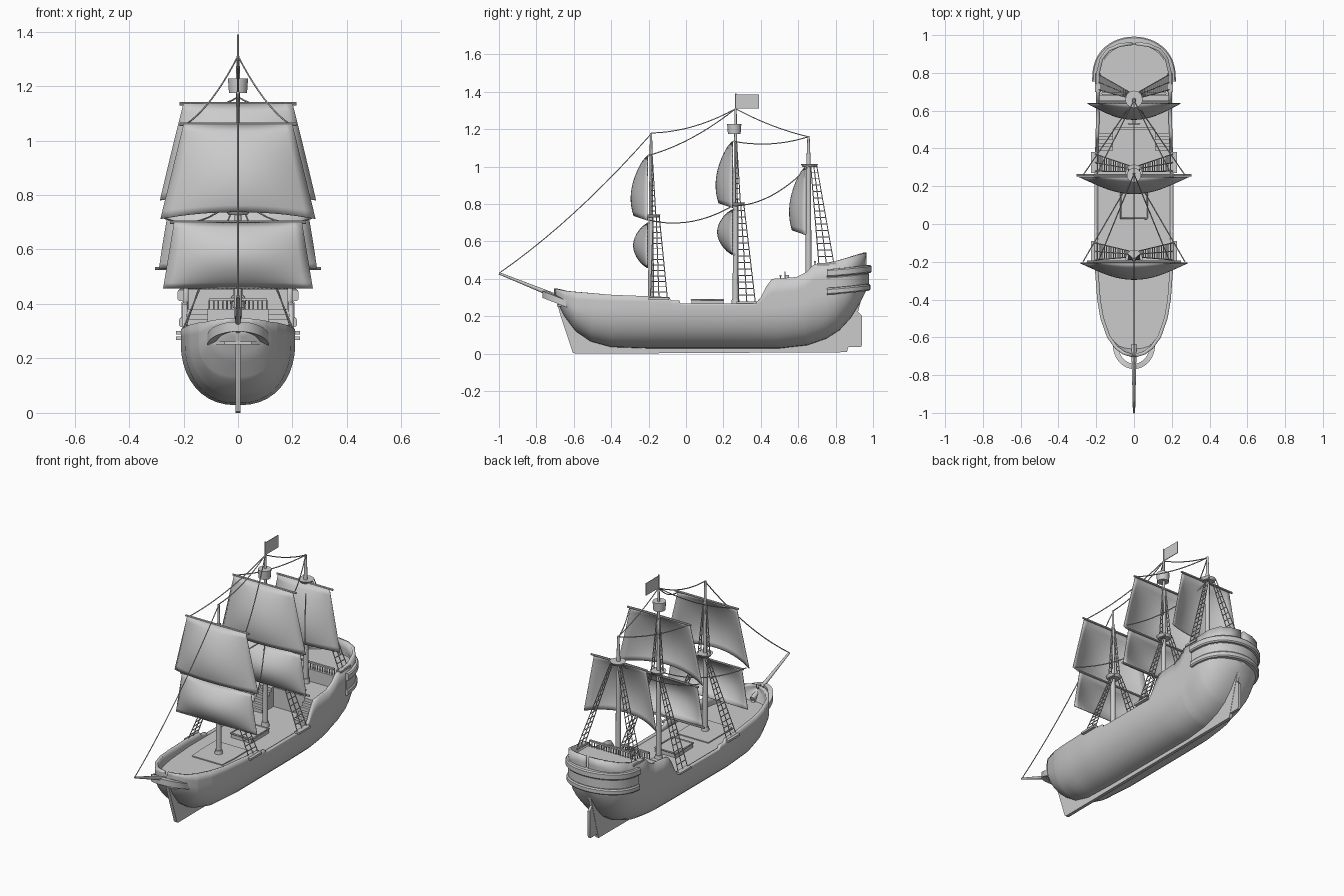
import bpy, bmesh, math
from mathutils import Vector

if "Cube" in bpy.data.objects:
    bpy.data.objects.remove(bpy.data.objects["Cube"])

grey = bpy.data.materials.new("light grey")
grey.use_nodes = True
grey.diffuse_color = (0.6, 0.6, 0.6, 1)
grey.node_tree.nodes["Principled BSDF"].inputs["Base Color"].default_value = (0.6, 0.6, 0.6, 1)


def link(name, data):
    obj = bpy.data.objects.new(name, data)
    bpy.context.collection.objects.link(obj)
    data.materials.append(grey)
    return obj


def mesh(name, verts, faces):
    me = bpy.data.meshes.new(name)
    me.from_pydata(verts, [], faces)
    bm = bmesh.new()
    bm.from_mesh(me)
    bmesh.ops.recalc_face_normals(bm, faces=bm.faces)
    bm.to_mesh(me)
    bm.free()
    return link(name, me)


def grid(name, rows):
    n = len(rows[0])
    faces = [(i * n + j, i * n + j + 1, (i + 1) * n + j + 1, (i + 1) * n + j)
             for i in range(len(rows) - 1) for j in range(n - 1)]
    return mesh(name, [p for r in rows for p in r], faces)


def prism(name, outline, axis, lo, hi):
    """Extrude a closed 2D outline along x or z."""
    place = {"x": lambda p, d: (d, p[0], p[1]), "z": lambda p, d: (p[0], p[1], d)}[axis]
    n = len(outline)
    verts = [place(p, d) for d in (lo, hi) for p in outline]
    sides = [(i, (i + 1) % n, n + (i + 1) % n, n + i) for i in range(n)]
    return mesh(name, verts, sides + [tuple(range(n)), tuple(range(n, 2 * n))])


def box(name, x0, x1, y0, y1, z0, z1):
    return prism(name, [(x0, y0), (x1, y0), (x1, y1), (x0, y1)], "z", z0, z1)


def cone(name, a, b, r0, r1, sides=12):
    a, b = Vector(a), Vector(b)
    bm = bmesh.new()
    bmesh.ops.create_cone(bm, cap_ends=True, segments=sides, radius1=r0, radius2=r1, depth=(b - a).length)
    me = bpy.data.meshes.new(name)
    bm.to_mesh(me)
    bm.free()
    obj = link(name, me)
    obj.location = (a + b) / 2
    obj.rotation_euler = (b - a).to_track_quat("Z", "Y").to_euler()
    return obj


def lines(name, paths, r):
    cu = bpy.data.curves.new(name, "CURVE")
    cu.dimensions = "3D"
    cu.bevel_depth, cu.bevel_resolution, cu.use_fill_caps = r, 1, True
    for path in paths:
        s = cu.splines.new("POLY")
        s.points.add(len(path) - 1)
        for p, co in zip(s.points, path):
            p.co = (*co, 1)
    return link(name, cu)


def sag(a, b, drop):
    a, b = Vector(a), Vector(b)
    return [a.lerp(b, t / 10) - Vector((0, 0, drop * 4 * t / 10 * (1 - t / 10))) for t in range(11)]


def table(points, y):
    for (y0, v0), (y1, v1) in zip(points, points[1:]):
        if y <= y1:
            return v0 + (v1 - v0) * max(0, (y - y0) / (y1 - y0))
    return points[-1][1]


# Hull lines along the length: half width, underside and rail height
WIDTH = [(-.705, .012), (-.69, .06), (-.66, .1), (-.6, .143), (-.5, .178), (-.4, .195), (-.2, .21),
         (.3, .208), (.6, .2), (.8, .2), (.88, .18), (.93, .14), (.955, .08), (.965, .01)]
BOTTOM = [(-.705, .32), (-.69, .28), (-.65, .2), (-.59, .12), (-.51, .065), (-.4, .035), (-.2, .028),
          (.5, .028), (.65, .045), (.75, .08), (.82, .125), (.88, .19), (.93, .27), (.965, .34)]
RAIL = [(-.705, .348), (-.64, .335), (-.4, .315), (-.09, .303), (-.08, .285), (-.035, .285), (-.03, .268),
        (.37, .268), (.4, .3), (.43, .36), (.46, .4), (.59, .41), (.64, .435), (.68, .475), (.8, .495), (.965, .54)]
stations = sorted({round(p[0], 3) for t in (WIDTH, BOTTOM, RAIL) for p in t} | {i / 20 for i in range(-13, 19)})


def section(y):
    w, zb, zt = (table(t, y) for t in (WIDTH, BOTTOM, RAIL))
    zm = min(max(.25, zb + .6 * (zt - zb)), zt - .01)
    side = [(w * math.sin(a) ** .85, y, zb + (zm - zb) * (1 - math.cos(a)))
            for a in (i * math.pi / 20 for i in range(11))]
    side += [(w, y, zm + (zt - zm) * k) for k in (.5, 1)]
    return [(-x, y, z) for x, y, z in reversed(side[1:])] + side


hull = grid("hull", [section(y) for y in stations])
shell = hull.modifiers.new("planking", "SOLIDIFY")
shell.thickness, shell.offset = .018, -1


def deck(name, y0, y1, z, depth, inset=.01):
    ys = [y0] + [y for y in stations if y0 < y < y1] + [y1]
    right = [(max(table(WIDTH, y) - inset, .005), y) for y in ys]
    return prism(name, right + [(-x, y) for x, y in reversed(right)], "z", z - depth, z)


deck("main_deck", -.69, .5, .262, .01)
deck("quarter_deck", .5, .7, .38, .12)
deck("poop_deck", .68, .95, .455, .09)
deck("foredeck_panel", -.3, -.06, .268, .01, .1)

# Keel, rudder and bow rail
prism("keel", [(-.7, .31), (-.67, .2), (-.605, .006), (-.59, 0), (.86, .008), (.875, .06), (.94, .3), (.7, .1),
               (.6, .05), (-.5, .08), (-.6, .16), (-.66, .3)], "x", -.01, .01)
prism("rudder", [(.865, .035), (.935, .035), (.942, .05), (.942, .2), (.92, .225), (.9, .26), (.865, .2)],
      "x", -.008, .008)
beak = []
for i in range(17):
    a = math.pi * i / 16
    c, s = math.cos(a), math.sin(a)
    z = .265 + .052 * s
    beak.append([(r * c, -.635 - (r + .02) * s, z + h)
                 for r, h in ((.085, -.018), (.113, -.018), (.113, .018), (.085, .018), (.085, -.018))])
grid("beak_rail", beak)
cone("bowsprit", (0, -.64, .285), (0, -1, .43), .014, .006)


# Stern gallery: rounded bands wrapping the stern
def band(name, reach, z0, z1):
    rows = []
    for i in range(25):
        a = math.pi * i / 24
        s, c = math.sin(a), math.cos(a)
        front = .755
        w, d, lift = .19 + reach, .205 + reach, .022 * s
        prof = [(-.04, z0), (-.006, z0), (0, z0 + .007), (0, z1 - .007), (-.006, z1), (-.04, z1), (-.04, z0)]
        rows.append([(c * (w + o), front + s ** .8 * (d + o), z + lift) for o, z in prof])
    obj = grid(name, rows)
    n = len(prof)
    bm = bmesh.new()
    bm.from_mesh(obj.data)
    bm.verts.ensure_lookup_table()
    for start in (0, len(rows) * n - n):
        bm.faces.new([bm.verts[start + k] for k in range(n - 1)])
    bmesh.ops.recalc_face_normals(bm, faces=bm.faces)
    bm.to_mesh(obj.data)
    bm.free()


band("gallery_top", .032, .41, .452)
band("gallery_middle", .018, .345, .412)
band("gallery_bottom", .026, .315, .35)

# Deck fittings
box("cargo_hatch", -.07, .07, .03, .2, .25, .288)
lines("hatch_rim", [[(.07, .03, .288), (.07, .2, .288), (-.07, .2, .288), (-.07, .03, .288), (.07, .03, .288)]], .005)
for sx, side in ((1, "left"), (-1, "right")):
    for i in range(6):
        x0, x1 = sorted((sx * .11, sx * .19))
        box(f"{side}_stair_{i}", x0, x1, .39 + i * .018, .508, .262 + i * .02, .282 + i * .02)
for name, y, w, z in (("quarter_deck", .505, .105, .38), ("poop", .69, .17, .455)):
    box(name + "_handrail", -w, w, y - .006, y + .006, z + .033, z + .042)
    n = int(w / .008)
    lines(name + "_balusters", [[(-w + 2 * w * i / n, y, z), (-w + 2 * w * i / n, y, z + .035)]
                                for i in range(n + 1)], .003)
wheel = [(.028 * math.cos(i * math.pi / 8), .53, .41 + .028 * math.sin(i * math.pi / 8)) for i in range(17)]
lines("steering_wheel", [wheel] + [[wheel[i], wheel[i + 8]] for i in range(0, 8, 2)], .003)
box("wheel_stand", -.008, .008, .533, .55, .38, .42)


# Sails hang from straight yards and bulge forward
def sail(name, y, top, bottom, half_top, half_bottom, depth, loose):
    rows = []
    for j in range(13):
        v = j / 12
        bulge = depth * math.sin(math.pi * v * (.72 if loose else 1)) ** .75
        rows.append([(u * (half_top + (half_bottom - half_top) * v), y - .008 - bulge * (1 - u * u),
                      top + (bottom - top) * v + (.025 * v * v * (1 - u * u) if loose else 0))
                     for u in (k / 8 - 1 for k in range(17))])
    obj = grid(name, rows)
    obj.modifiers.new("cloth", "SOLIDIFY").thickness = .004
    for end, z, half in (("upper", top, half_top), ("lower", bottom, half_bottom)):
        if end == "upper" or name == "main_course":
            cone(f"{name}_{end}_yard", (-half - .015, y, z), (half + .015, y, z), .006, .006, 8)


sail("fore_topsail", -.2, 1.06, .712, .2, .285, .088, True)
sail("fore_course", -.2, .7, .457, .235, .275, .075, False)
sail("main_topsail", .258, 1.135, .78, .2, .285, .088, True)
sail("main_course", .258, .77, .53, .25, .29, .08, False)
sail("mizzen_sail", .648, 1.0, .635, .175, .245, .085, True)

# Masts with tops, shrouds and ratlines
masts = (("fore", -.187, .26, 1.18, .735, -.19, -.1, .3, .205),
         ("main", .265, .26, 1.39, .8, .28, .37, .28, .205),
         ("mizzen", .655, .38, 1.165, 1.005, .71, .79, .485, .185))


def ladder(top, foot, rungs):
    """Side ropes between two rows of points, tied by rungs."""
    out = [list(pair) for pair in zip(top, foot)]
    for i in range(1, rungs):
        out.append([Vector(a).lerp(Vector(b), i / rungs) for a, b in zip(top, foot)])
    return out


for name, y, base, peak, top, y0, y1, zf, xf in masts:
    cone(name + "_mast", (0, y, base), (0, y, top), .016, .013)
    cone(name + "_topmast", (0, y, top), (0, y, min(peak, 1.31)), .012, .006)
    cone(name + "_mast_foot", (0, y, base), (0, y, base + .03), .024, .02)
    cone(name + "_top", (0, y + .005, top - .008), (0, y + .005, top + .008), .035, .046)
    ropes = []
    for sx in (1, -1):
        head = [(sx * .025, y + .012 + .016 * k, top) for k in range(3)]
        foot = [(sx * xf, y0 + (y1 - y0) * k / 2, zf) for k in range(3)]
        ropes += ladder(head, foot, 15)
        if name != "mizzen":
            upper = [(sx * .008, y + .006 * k, top + .33) for k in range(2)]
            ropes += ladder(upper, [(sx * .032, y + .026 * k, top) for k in range(2)], 12)
        a, b = sorted((sx * (xf - .01), sx * (xf + .022)))
        box(f"{name}_channel_{'left' if sx > 0 else 'right'}", a, b, y0 - .01, y1 + .01, zf - .012, zf)
    lines(name + "_shrouds", ropes, .0028)

# Lookout, flagpole and flag
cone("crows_nest", (0, .258, 1.175), (0, .258, 1.228), .034, .038, 14)
cone("flagpole", (0, .265, 1.3), (0, .265, 1.39), .004, .004, 8)
box("flag", -.002, .002, .265, .39, 1.31, 1.385)

# Stays and braces
stays = [sag((0, -.187, 1.175), (0, -1, .43), .045), sag((0, -.187, 1.18), (0, .265, 1.31), .03),
         sag((0, .265, 1.31), (0, .655, 1.16), .015)]
for sx in (1, -1):
    stays += [sag((sx * .19, -.2, 1.06), (0, .265, 1.31), .03), sag((sx * .2, .258, 1.135), (0, .655, 1.16), .025),
              sag((sx * .27, -.2, .715), (0, .265, .8), .05), sag((sx * .27, .258, .79), (0, .655, 1.0), .05)]
lines("stays", stays, .003)

# Smooth round surfaces and keep the edges sharp
for obj in bpy.context.collection.objects:
    if obj.type == "MESH" and obj.data.materials and obj.data.materials[0] == grey:
        bpy.context.view_layer.objects.active = obj
        obj.select_set(True)
bpy.ops.object.shade_smooth_by_angle(angle=math.radians(35))
